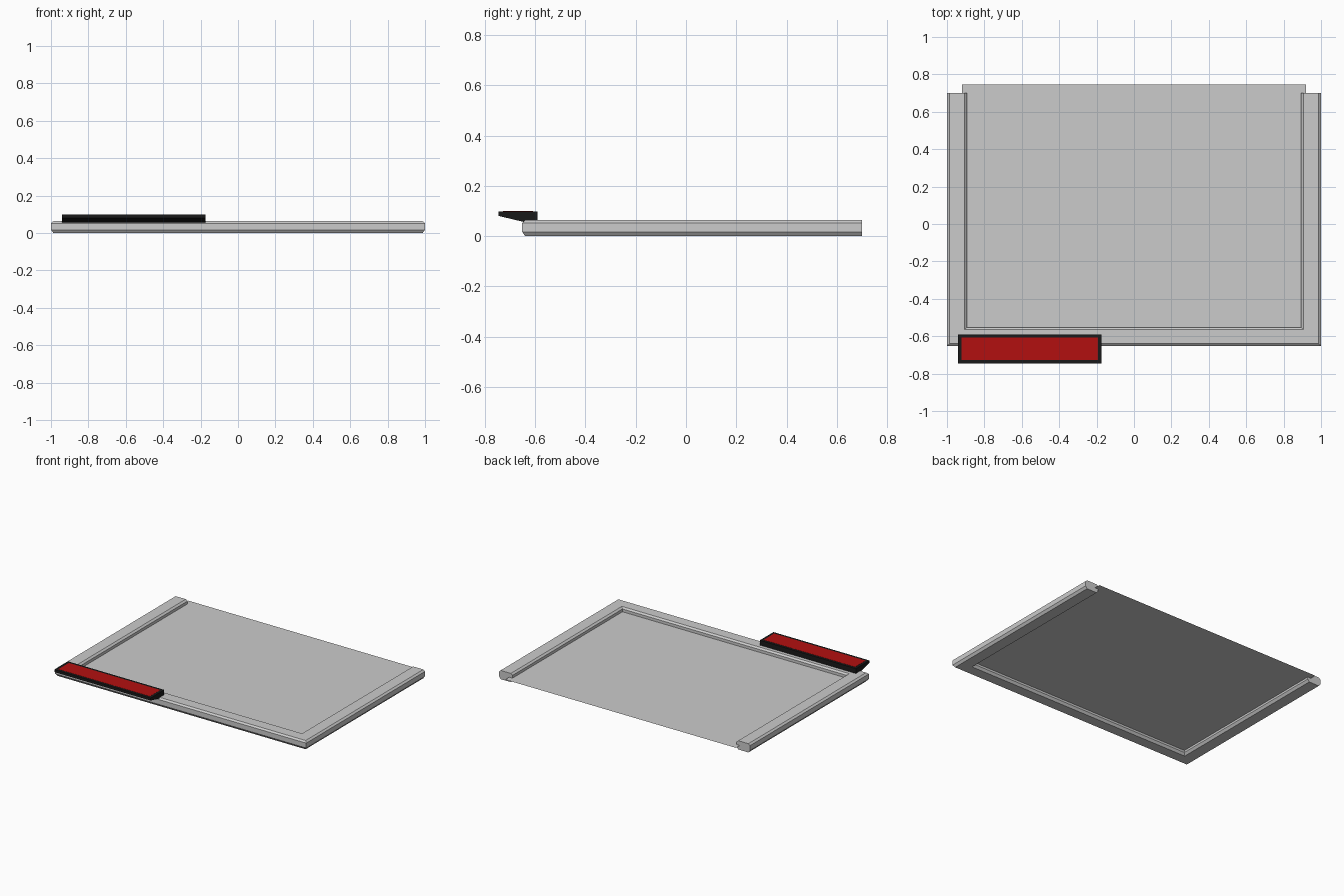
import bpy, bmesh

if "Cube" in bpy.data.objects:
    bpy.data.objects.remove(bpy.data.objects["Cube"])


def make_object(name, bm, color=None):
    bmesh.ops.recalc_face_normals(bm, faces=bm.faces)
    mesh = bpy.data.meshes.new(name)
    bm.to_mesh(mesh)
    bm.free()
    obj = bpy.data.objects.new(name, mesh)
    bpy.context.collection.objects.link(obj)
    if color:
        mat = bpy.data.materials.new(name + "_material")
        mat.diffuse_color = color
        mat.use_nodes = True
        mat.node_tree.nodes["Principled BSDF"].inputs["Base Color"].default_value = mat.diffuse_color
        mesh.materials.append(mat)
    return obj


def loft(name, rings, color=None):
    """Skin a row of matching closed rings and cap both ends."""
    bm = bmesh.new()
    loops = [[bm.verts.new(p) for p in ring] for ring in rings]
    n = len(loops[0])
    for a, b in zip(loops, loops[1:]):
        for i in range(n):
            j = (i + 1) % n
            bm.faces.new((a[i], a[j], b[j], b[i]))
    bm.faces.new(loops[0])
    bm.faces.new(loops[-1])
    return make_object(name, bm, color)


# U-shaped rail: chamfered section (inward offset, height) with mitred corners
W, C = 0.107, 0.013
section = [(C, 0), (W - C, 0), (W, 0.017), (W, 0.052),
           (W - C, 0.063), (C, 0.063), (0, 0.052), (0, 0.017)]
BACK, FRONT = 0.70, -0.652
path = [(-1, BACK, 0), (-1, FRONT, 0.93), (1, FRONT, 0.93), (1, BACK, 0)]
loft("u_shaped_rail",
     [[(sx * (1 - o), y + o * k, z) for o, z in section] for sx, y, k in path])

# Thin sheet held inside the rail, sticking out a little at the back
bm = bmesh.new()
bm.faces.new([bm.verts.new((x, y, 0.032)) for x, y in
              ((-0.92, -0.58), (0.92, -0.58), (0.92, 0.745), (-0.92, 0.745))])
make_object("sheet_panel", bm)

# Label holder: wedge overhanging the front edge
X0, X1 = -0.94, -0.175
wedge = [(-0.745, 0.08), (-0.64, 0.055), (-0.59, 0.055), (-0.59, 0.098), (-0.745, 0.098)]
loft("label_holder", [[(x, y, z) for y, z in wedge] for x in (X0, X1)],
     (0.01, 0.01, 0.01, 1))

# Red insert on the top of the holder
B = 0.018
plate = [(-0.745 + B, 0.095), (-0.59 - B, 0.095), (-0.59 - B, 0.099), (-0.745 + B, 0.099)]
loft("label_insert", [[(x, y, z) for y, z in plate] for x in (X0 + B, X1 - B)],
     (0.45, 0.005, 0.005, 1))
